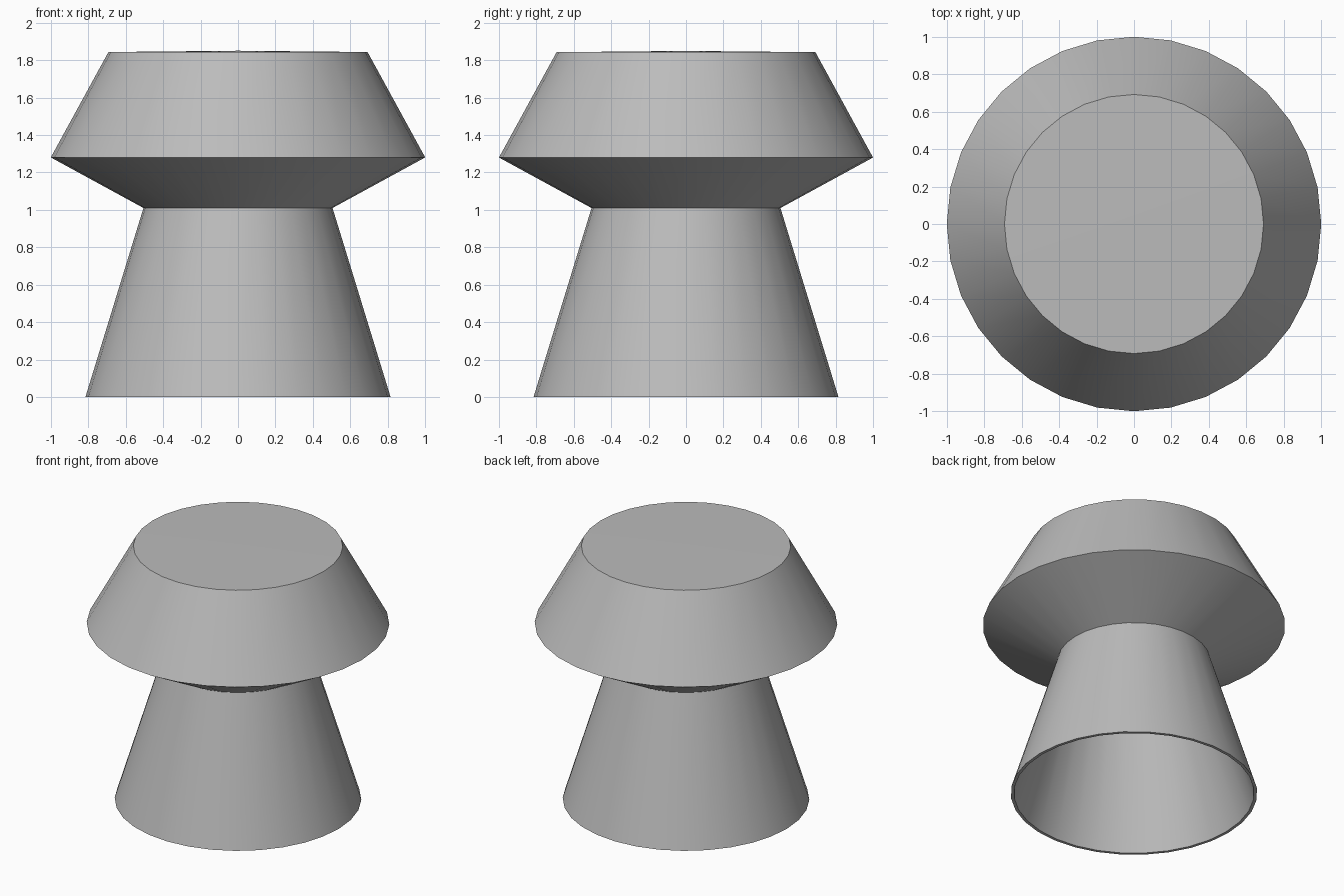
import bpy
import bmesh
from math import radians
from mathutils import Vector

SIDES = 32
WALL = 0.022
# Outer profile (radius, height) from the foot to the middle of the top
PROFILE = [(0.815, 0), (0.505, 1.01), (1.0, 1.28), (0.692, 1.843), (0, 1.85)]

cube = bpy.data.objects.get("Cube")
if cube:
    bpy.data.objects.remove(cube, do_unlink=True)

grey = bpy.data.materials.new("plain grey")
grey.use_nodes = True
colour = (0.5, 0.5, 0.5, 1)
grey.diffuse_color = colour
grey.node_tree.nodes["Principled BSDF"].inputs["Base Color"].default_value = colour

# Turn the profile around the vertical axis
bm = bmesh.new()
points = [bm.verts.new((r, 0, z)) for r, z in PROFILE]
edges = [bm.edges.new(pair) for pair in zip(points, points[1:])]
bmesh.ops.spin(bm, geom=points + edges, cent=Vector(), axis=(0, 0, 1),
               angle=radians(360), steps=SIDES)
bmesh.ops.remove_doubles(bm, verts=bm.verts, dist=0.0005)
bm.normal_update()
# Make every face point outwards, judged on the sloping top
top = max(bm.faces, key=lambda f: f.calc_center_median().z)
bmesh.ops.recalc_face_normals(bm, faces=bm.faces)
if top.normal.z < 0:
    bmesh.ops.reverse_faces(bm, faces=bm.faces)
mesh = bpy.data.meshes.new("stool_shell")
bm.to_mesh(mesh)
bm.free()
mesh.materials.append(grey)

stool = bpy.data.objects.new("stool_shell", mesh)
bpy.context.collection.objects.link(stool)
bpy.ops.object.select_all(action="DESELECT")
stool.select_set(True)
bpy.context.view_layer.objects.active = stool

# Hollow shell, open at the foot
wall = stool.modifiers.new("wall", "SOLIDIFY")
wall.thickness = WALL
wall.offset = -1
wall.use_even_offset = True
bpy.ops.object.modifier_apply(modifier=wall.name)

# Level the inner rim with the floor
for v in stool.data.vertices:
    if v.co.z < 0.1:
        v.co.z = 0

bpy.ops.object.shade_smooth_by_angle(angle=radians(30))
